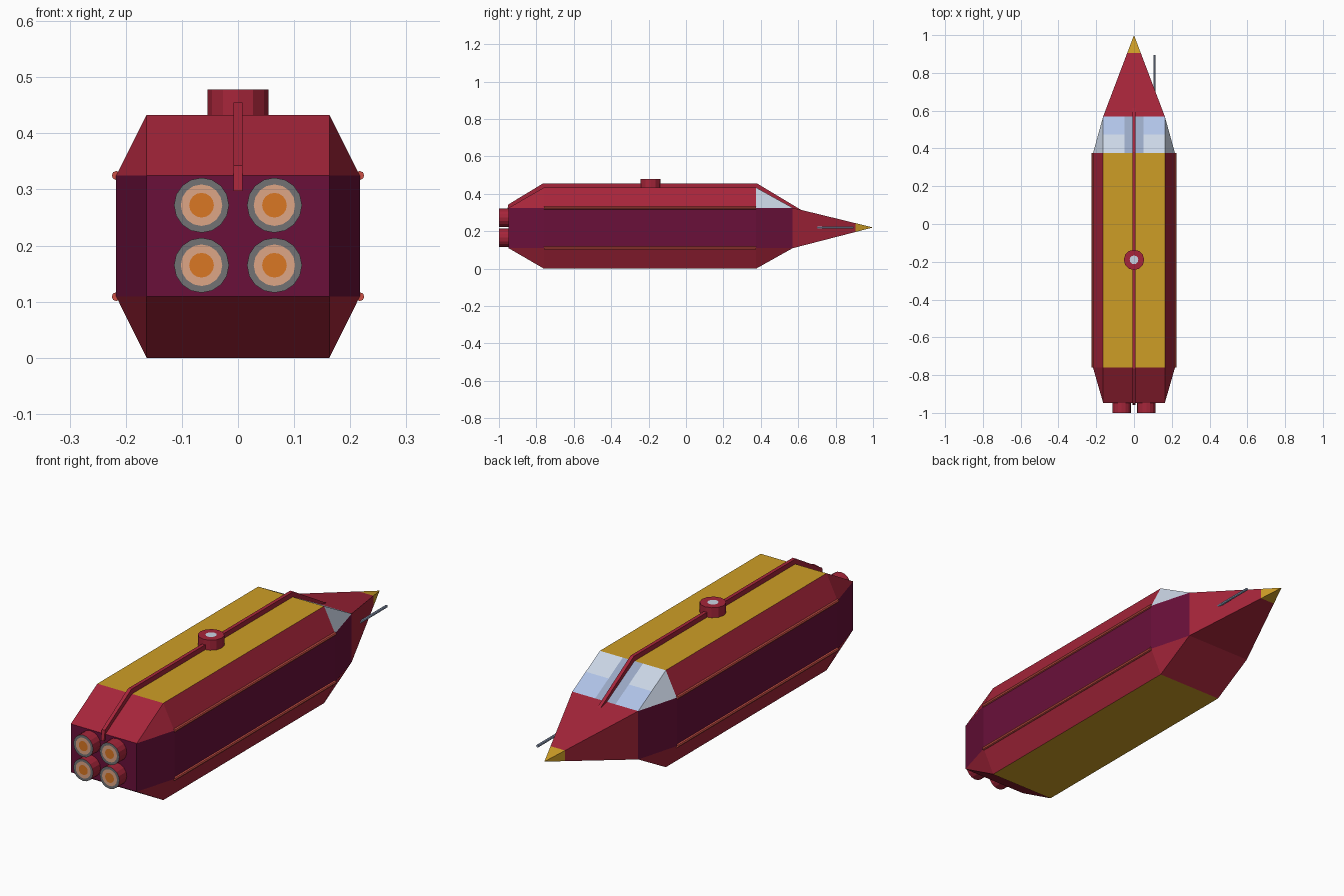
import bpy, bmesh, math
from mathutils import Vector

if "Cube" in bpy.data.objects:
    bpy.data.objects.remove(bpy.data.objects["Cube"])


def mat(name, rgb):
    m = bpy.data.materials.new(name)
    lin = [((c / 255 + 0.055) / 1.055) ** 2.4 if c > 10 else c / 255 / 12.92 for c in rgb]
    m.diffuse_color = (*lin, 1)
    m.use_nodes = True
    m.node_tree.nodes["Principled BSDF"].inputs["Base Color"].default_value = m.diffuse_color
    return m


red = mat("crimson", (166, 37, 58))
purple = mat("plum", (106, 16, 58))
gold = mat("gold", (206, 158, 38))
salmon = mat("salmon", (205, 80, 70))
orange = mat("orange", (218, 119, 35))
tan = mat("tan", (222, 166, 134))
grey = mat("grey", (114, 114, 116))
pale = mat("pale glass", (203, 214, 230))
blue = mat("blue glass", (176, 195, 231))
slate = mat("slate glass", (153, 168, 196))


def finish(bm, name, *mats):
    bmesh.ops.recalc_face_normals(bm, faces=bm.faces[:])
    me = bpy.data.meshes.new(name)
    bm.to_mesh(me)
    bm.free()
    for m in mats:
        me.materials.append(m)
    ob = bpy.data.objects.new(name, me)
    bpy.context.collection.objects.link(ob)
    return ob


def rod(name, start, end, r, sides, *mats, rings=()):
    """Cylinder between two points; rings inset the end cap, one material each."""
    a, b = Vector(start), Vector(end)
    bm = bmesh.new()
    bmesh.ops.create_cone(bm, cap_ends=True, segments=sides, radius1=r, radius2=r,
                          depth=(b - a).length)
    bm.faces.ensure_lookup_table()
    cap = max(bm.faces, key=lambda f: f.calc_center_median().z)
    for i, width in enumerate(rings):
        if width:
            bmesh.ops.inset_region(bm, faces=[cap], thickness=width)
        cap.material_index = i + 1
    rot = Vector((0, 0, 1)).rotation_difference(b - a).to_matrix()
    for v in bm.verts:
        v.co = rot @ v.co + (a + b) / 2
    return finish(bm, name, *mats)


# Hull: octagonal middle tapering to a rectangle at each end
W, N = 0.217, 0.163
Z0, Z1, Z2, Z3 = 0.0, 0.109, 0.325, 0.433
bm = bmesh.new()
for s in (-1, 1):
    for y in (-0.76, 0.375):
        for x, z in ((N, Z0), (W, Z1), (W, Z2), (N, Z3)):
            bm.verts.new((s * x, y, z))
    for y in (-0.948, 0.57):
        for z in (Z1, Z2):
            bm.verts.new((s * N, y, z))
bmesh.ops.convex_hull(bm, input=bm.verts[:])
bmesh.ops.dissolve_limit(bm, angle_limit=0.01, verts=bm.verts[:], edges=bm.edges[:])
bmesh.ops.recalc_face_normals(bm, faces=bm.faces[:])
glass = []
for f in bm.faces:
    n, c = f.normal, f.calc_center_median()
    if abs(n.z) > 0.99:
        f.material_index = 2
    elif abs(n.z) < 0.01:
        f.material_index = 1
    elif c.y > 0.38 and n.z > 0:
        f.material_index = 3
        if abs(n.x) < 0.1:
            glass.append(f)
# Windscreen panes
for co, no in (((0.05, 0, 0), (1, 0, 0)), ((-0.05, 0, 0), (1, 0, 0)), ((0, 0.475, 0), (0, 1, 0))):
    panes = [f for f in bm.faces if f.material_index == 3 and abs(f.normal.x) < 0.1]
    geom = panes + list({e for f in panes for e in f.edges}) + list({v for f in panes for v in f.verts})
    bmesh.ops.bisect_plane(bm, geom=geom, plane_co=co, plane_no=no)
    bm.normal_update()
for f in bm.faces:
    if f.material_index == 3 and abs(f.normal.x) < 0.1:
        c = f.calc_center_median()
        f.material_index = 5 if abs(c.x) < 0.05 else 4 if c.y > 0.475 else 3
finish(bm, "hull", red, purple, gold, pale, blue, slate)

# Nose pyramid with gold tip
bm = bmesh.new()
TIP = Vector((0, 1.0, 0.22))
base = [Vector((x, 0.57, z)) for x, z in ((-N, Z1), (N, Z1), (N, Z2), (-N, Z2))]
t = (0.905 - 0.57) / 0.43
v0 = [bm.verts.new(p) for p in base]
v1 = [bm.verts.new(p.lerp(TIP, t)) for p in base]
vt = bm.verts.new(TIP)
for i in range(4):
    j = (i + 1) % 4
    bm.faces.new((v0[i], v0[j], v1[j], v1[i]))
    bm.faces.new((v1[i], v1[j], vt)).material_index = 1
finish(bm, "nose", red, gold)

# Spine running over the roof and down both slopes
bm = bmesh.new()
outline = [(-0.958, 0.297), (-0.95, 0.343), (-0.765, 0.455), (0.38, 0.455), (0.615, 0.314),
           (0.57, 0.31), (0.375, 0.42), (-0.76, 0.42), (-0.94, 0.30)]
f = bm.faces.new([bm.verts.new((-0.008, y, z)) for y, z in outline])
ext = bmesh.ops.extrude_face_region(bm, geom=[f])
bmesh.ops.translate(bm, vec=(0.016, 0, 0), verts=[g for g in ext["geom"] if isinstance(g, bmesh.types.BMVert)])
finish(bm, "roof_spine", red)

# Roof hatch
rod("roof_hatch", (0, -0.19, 0.42), (0, -0.19, 0.478), 0.054, 12, red, red, pale, rings=(0, 0.031))

# Engines
for x in (-0.065, 0.065):
    for z in (0.165, 0.272):
        rod("engine", (x, -0.94, z), (x, -1.0, z), 0.049, 16, red, grey, tan, orange,
            rings=(0, 0.012, 0.015))

# Side rails along the hull edges
for s in (-1, 1):
    for z in (Z1, Z2):
        rod("side_rail", (s * W, -0.76, z), (s * W, 0.375, z), 0.008, 8, salmon)

# Antenna beside the nose
rod("antenna", (0.108, 0.69, 0.22), (0.108, 0.895, 0.22), 0.006, 8, slate)
